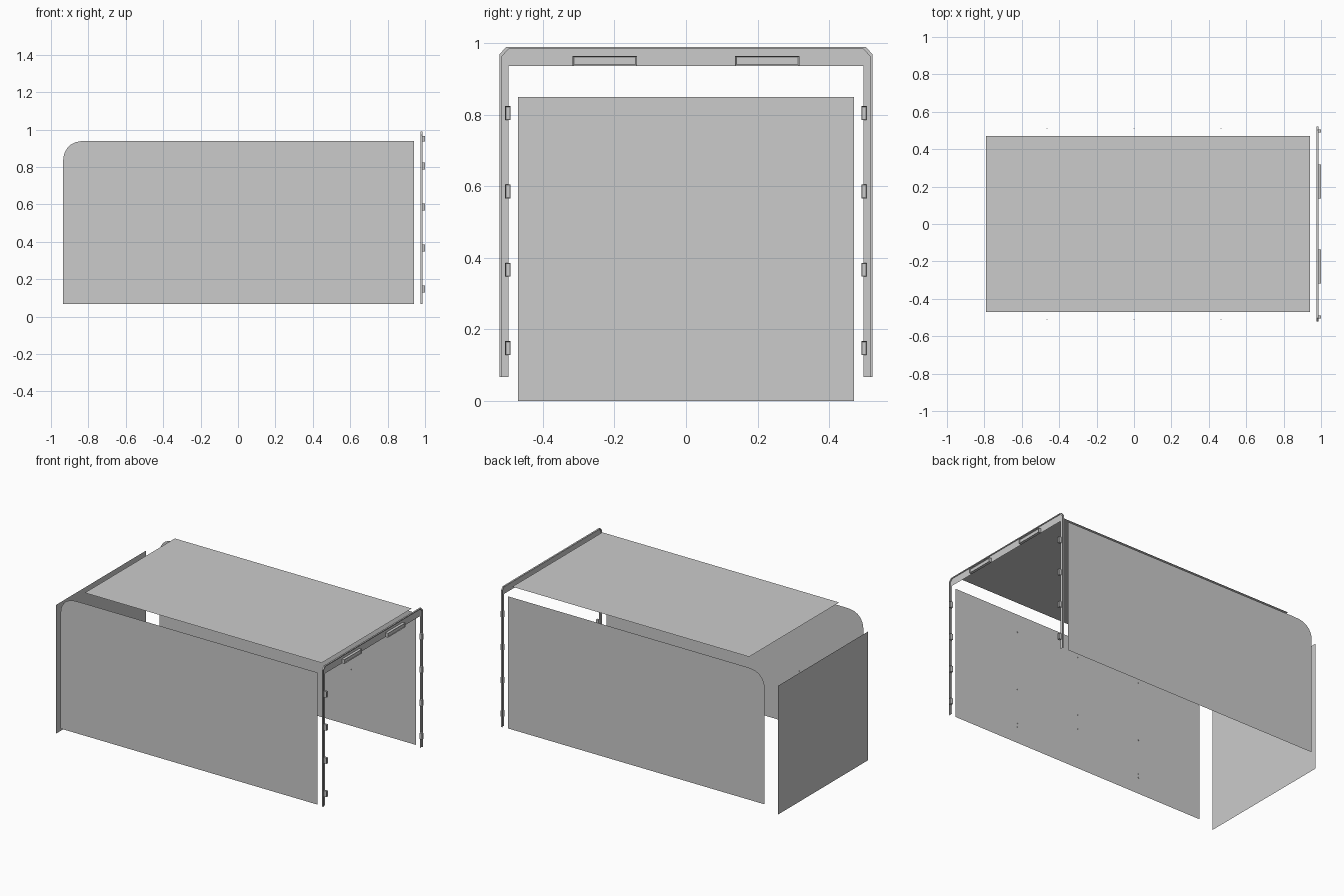
import bpy, bmesh
from mathutils import Vector, Matrix

if "Cube" in bpy.data.objects:
    bpy.data.objects.remove(bpy.data.objects["Cube"])


def finish(name, bm):
    me = bpy.data.meshes.new(name)
    bm.to_mesh(me)
    bm.free()
    ob = bpy.data.objects.new(name, me)
    bpy.context.collection.objects.link(ob)
    return ob


def sheet(name, points):
    bm = bmesh.new()
    bm.faces.new([bm.verts.new(p) for p in points])
    return finish(name, bm)


def housing(name, y, z, w, h, rim):
    # raised box on the rear frame with a slightly recessed face
    bm = bmesh.new()
    bmesh.ops.create_cube(bm, size=1, matrix=Matrix.Translation((0.991, y, z))
                          @ Matrix.Diagonal((0.018, w, h, 1)))
    bm.normal_update()
    face = [f for f in bm.faces if f.normal.x > 0.9]
    bmesh.ops.inset_region(bm, faces=face, thickness=rim)
    bmesh.ops.translate(bm, verts=face[0].verts, vec=Vector((-0.004, 0, 0)))
    return finish(name, bm)


def rivets(name, y, spots):
    bm = bmesh.new()
    for x, z in spots:
        bmesh.ops.create_cone(bm, cap_ends=True, segments=6, radius1=0.004, radius2=0.004,
                              depth=0.003, matrix=Matrix.Translation((x, y, z))
                              @ Matrix.Rotation(1.5708, 4, 'X'))
    return finish(name, bm)


# Side panels with the rounded upper front corner
side = [(-0.935, 0.068), (0.94, 0.068), (0.94, 0.94), (-0.80, 0.94), (-0.84, 0.938),
        (-0.868, 0.932), (-0.893, 0.92), (-0.913, 0.901), (-0.927, 0.876),
        (-0.933, 0.855), (-0.935, 0.83)]
sheet("left_side_panel", [(x, -0.515, z) for x, z in side])
sheet("right_side_panel", [(x, 0.515, z) for x, z in reversed(side)])

# Roof and front wall
sheet("roof_panel", [(-0.79, -0.47, 0.986), (0.94, -0.47, 0.986),
                     (0.94, 0.47, 0.986), (-0.79, 0.47, 0.986)])
sheet("front_wall", [(-1, -0.47, 0), (-1, -0.47, 0.85), (-1, 0.47, 0.85), (-1, 0.47, 0)])

# Rear door frame: flat face plus folded outer rim
outer = [(-0.521, 0.067), (-0.521, 0.97), (-0.503, 0.99),
         (0.503, 0.99), (0.521, 0.97), (0.521, 0.067)]
inner = [(-0.496, 0.067), (-0.496, 0.937), (-0.496, 0.937),
         (0.496, 0.937), (0.496, 0.937), (0.496, 0.067)]
rim = [(y * 0.987, z if z < 0.1 else z - 0.006) for y, z in outer]
bm = bmesh.new()
loops = [(0.982, inner), (0.982, rim), (0.987, rim), (0.987, outer), (0.977, outer)]
rows = [[bm.verts.new((x, y, z)) for y, z in pts] for x, pts in loops]
for a, b in zip(rows, rows[1:]):
    for i in range(5):
        bm.faces.new((a[i], b[i], b[i + 1], a[i + 1]))
bmesh.ops.remove_doubles(bm, verts=bm.verts, dist=0.0005)
bmesh.ops.recalc_face_normals(bm, faces=bm.faces)
finish("rear_frame", bm)

# Lamps on the header and hinges on the posts
for s, tag in ((-1, "left"), (1, "right")):
    housing(f"{tag}_header_lamp", s * 0.227, 0.951, 0.18, 0.028, 0.005)
    for i in range(4):
        housing(f"{tag}_hinge_{i + 1}", s * 0.498, 0.148 + i * 0.219, 0.015, 0.039, 0.003)

# Tiny rivets on the side panels
rivets("left_rivets", -0.513, [(0, 0.82), (0, 0.43), (0, 0.335)])
rivets("right_rivets", 0.513, [(0.465, 0.44), (0, 0.62), (0, 0.435), (0, 0.19), (-0.465, 0.83)])
rivets("left_inner_rivets", -0.512,
       [(x, z) for x in (-0.465, 0.465) for z in (0.82, 0.43, 0.2, 0.175)])
